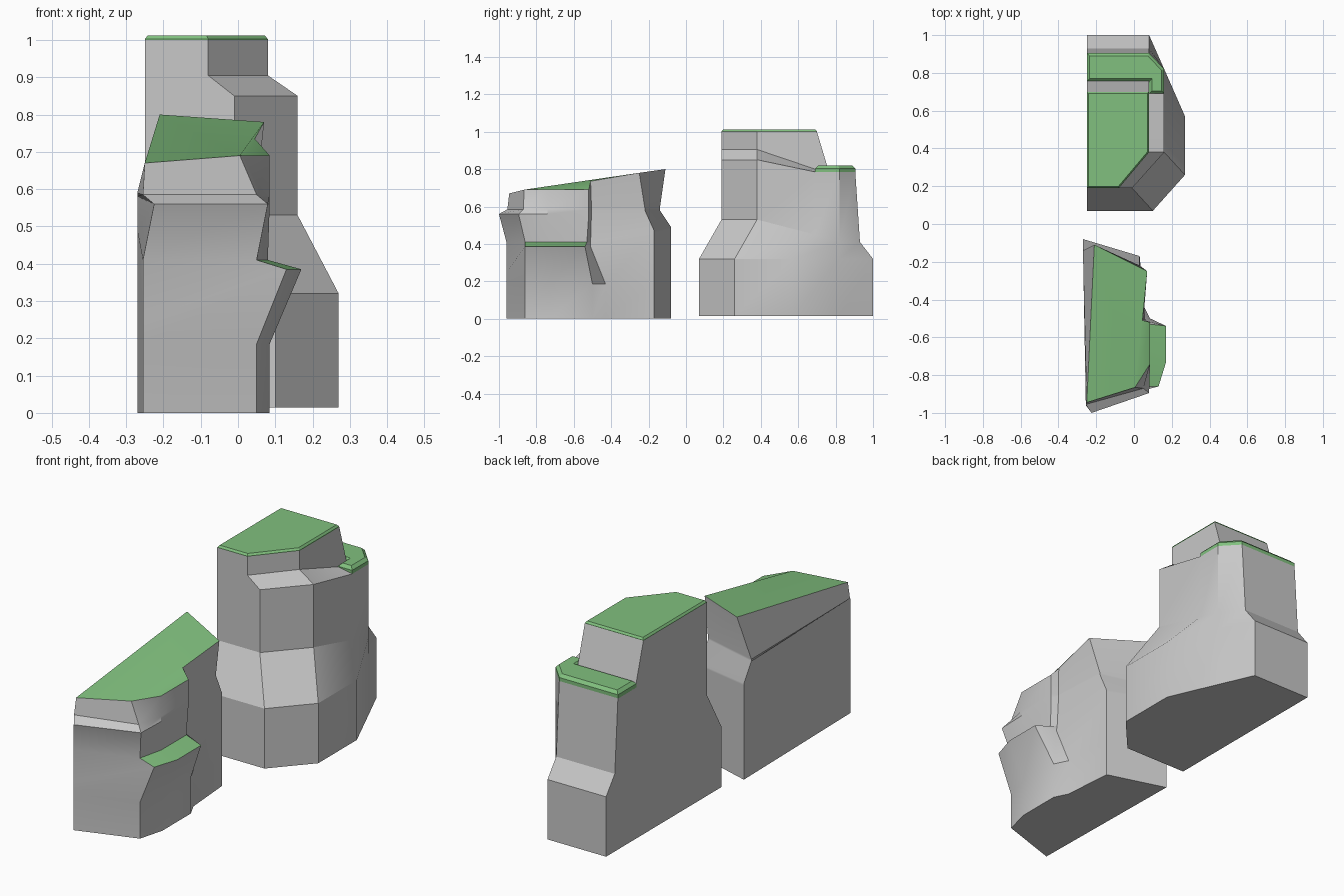
import bpy
import bmesh
import math

if "Cube" in bpy.data.objects:
    bpy.data.objects.remove(bpy.data.objects["Cube"], do_unlink=True)


def make_material(name, color):
    material = bpy.data.materials.new(name)
    material.diffuse_color = color
    material.use_nodes = True
    shader = material.node_tree.nodes["Principled BSDF"]
    shader.inputs["Base Color"].default_value = color
    shader.inputs["Roughness"].default_value = 0.9
    return material


STONE = make_material("stone grey", (0.58, 0.58, 0.58, 1))
GRASS = make_material("grass green", (0.22, 0.53, 0.21, 1))


def ring(outline, height):
    """Lift a plan outline to one height, or to one height per corner."""
    if not isinstance(height, (list, tuple)):
        height = [height] * len(outline)
    return [(x, y, z) for (x, y), z in zip(outline, height)]


def finish(name, bm, materials):
    """Weld, orient and smooth the mesh, then add it to the scene."""
    bmesh.ops.remove_doubles(bm, verts=bm.verts[:], dist=0.001)
    bmesh.ops.recalc_face_normals(bm, faces=bm.faces[:])
    mesh = bpy.data.meshes.new(name)
    bm.to_mesh(mesh)
    bm.free()
    for material in materials:
        mesh.materials.append(material)
    obj = bpy.data.objects.new(name, mesh)
    bpy.context.collection.objects.link(obj)
    bpy.ops.object.select_all(action="DESELECT")
    obj.select_set(True)
    bpy.context.view_layer.objects.active = obj
    bpy.ops.object.shade_smooth_by_angle(angle=math.radians(28))
    return obj


def loft(name, rings, materials, grass_faces=(), caps=()):
    """Skin stacked rings; grass_faces lists (band, side) pairs,
    caps lists (corner indices, material index) closing the top ring."""
    bm = bmesh.new()
    loops = [[bm.verts.new(point) for point in points] for points in rings]
    count = len(loops[0])
    bm.faces.new(loops[0][::-1])
    for band, (low, high) in enumerate(zip(loops, loops[1:])):
        for side in range(count):
            after = (side + 1) % count
            face = bm.faces.new((low[side], low[after], high[after], high[side]))
            face.material_index = int((band, side) in grass_faces)
    for corners, index in caps or [(range(count), 0)]:
        face = bm.faces.new([loops[-1][corner] for corner in corners])
        face.material_index = index
    return finish(name, bm, materials)


def inset_outline(outline, amount):
    """Move every side of a counter-clockwise outline inwards."""
    result = []
    count = len(outline)
    for i, (x, y) in enumerate(outline):
        px, py = outline[i - 1]
        nx, ny = outline[(i + 1) % count]
        a = math.atan2(y - py, x - px)
        b = math.atan2(ny - y, nx - x)
        turn = (b - a) / 2
        reach = amount / math.cos(turn)
        middle = a + turn + math.pi / 2
        result.append((x + reach * math.cos(middle), y + reach * math.sin(middle)))
    return result


def turf(name, outline, bottom, rim, top, inset):
    """Grass slab with a chamfered rim."""
    levels = [ring(outline, bottom), ring(outline, rim),
              ring(inset_outline(outline, inset), top)]
    return loft(name, levels, [GRASS])


# Rear rock: foot, sloped shoulder, column, sloped ledge and crown
WALL = -0.25
foot = [(WALL, 0.07), (0.1, 0.07), (0.27, 0.26), (0.27, 0.57),
        (0.16, 0.82), (0.08, 1), (WALL, 1)]
waist = [(WALL, 0.19), (-0.01, 0.19), (0.16, 0.38), (0.16, 0.69),
         (0.16, 0.82), (0.08, 0.93), (WALL, 0.93)]
column = waist[:5] + [(0.08, 0.905), (WALL, 0.905)]
step = [(WALL, 0.19), (-0.08, 0.19), (0.08, 0.38), (0.08, 0.69),
        (0.08, 0.76), (0.08, 0.76), (WALL, 0.76)]
crown = step[:3] + [(0.08, 0.69)] + [(0.08, 0.7)] * 2 + [(WALL, 0.7)]
loft("rear_rock", [
    ring(foot, 0.015),
    ring(foot, 0.32),
    ring(waist, [0.53] * 3 + [0.45] + [0.41] * 3),
    ring(column, [0.85] * 3 + [0.785] * 4),
    ring(step, [0.905] * 3 + [0.8] * 4),
    ring(crown, 1),
], [STONE])

# Grass on the rear rock
turf("crown_grass", step[:3] + [(0.08, 0.7), (WALL, 0.7)], 0.998, 1.002, 1.012, 0.008)
turf("ledge_grass", [(0.08, 0.69), (0.16, 0.69)] + column[4:]
     + [(WALL, 0.755), (0.08, 0.755)], 0.783, 0.803, 0.818, 0.015)

# Front rock: foot, flared side ledge, overhanging lip and tilted top
corner = (-0.255, -0.96)
rear = [(0.03, -0.17), (-0.27, -0.08)]
base = [corner, (0.05, -0.86), (0.085, -0.73), (0.085, -0.5), (0.05, -0.43)] + rear
flare = [corner, (0.13, -0.86), (0.17, -0.73), (0.17, -0.54), (0.06, -0.51)] + rear
shelf = [corner, (0.05, -0.86), (0.08, -0.73), (0.08, -0.53), (0.055, -0.51)] + rear
side = [(0.085, -0.74), (0.085, -0.52), (0.05, -0.505)]
notch = [(0.03, -0.22), (-0.27, -0.14)]
lip = [(-0.225, -1), (0.08, -0.895)] + side + notch
face_foot = [(-0.255, -0.955), (0.05, -0.87)] + side + notch
summit = [(-0.25, -0.945), (0.005, -0.865)] + side[:2] + [
    (0.045, -0.51), (0.07, -0.25), (-0.21, -0.11)]
loft("front_rock", [
    ring(base, 0),
    ring(base, 0.185),
    ring(flare, [0.25] + [0.385] * 4 + [0.46, 0.48]),
    ring(shelf, [0.41] * 5 + [0.47, 0.49]),
    ring(lip, [0.56] * 4 + [0.58] * 3),
    ring(face_foot, [0.585] * 5 + [0.59] * 2),
    ring(summit, [0.67, 0.69, 0.69, 0.69, 0.735, 0.78, 0.8]),
], [STONE, GRASS], grass_faces={(2, 1), (2, 2)},
    caps=[((0, 1, 4, 5, 6), 1), ((1, 2, 3, 4), 1)])
